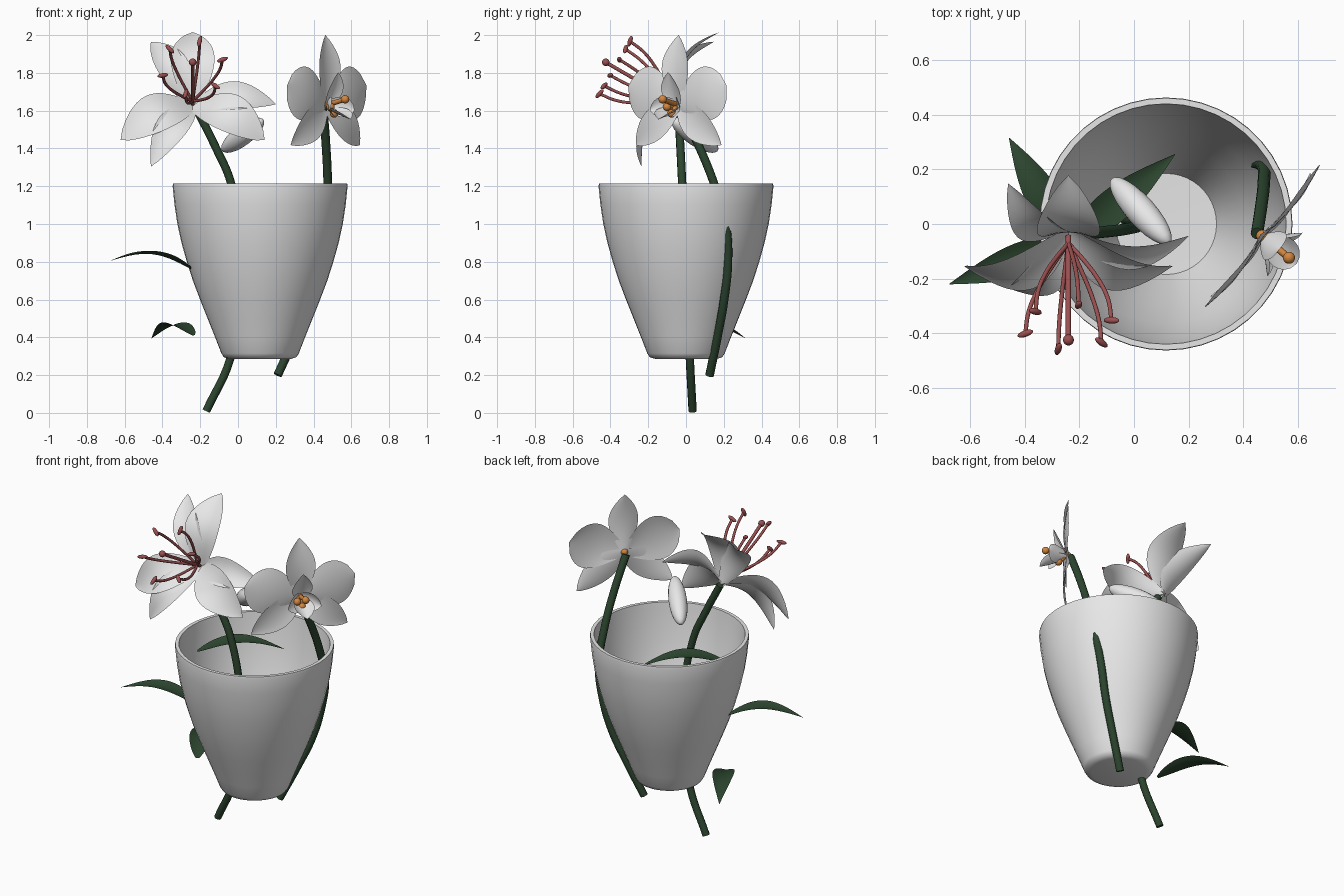
import bpy, bmesh
from math import sin, cos, pi, log, radians
from mathutils import Vector

cube = bpy.data.objects.get("Cube")
if cube:
    bpy.data.objects.remove(cube, do_unlink=True)


def material(name, rgb):
    m = bpy.data.materials.new(name)
    m.use_nodes = True
    m.diffuse_color = (*rgb, 1)
    m.node_tree.nodes["Principled BSDF"].inputs["Base Color"].default_value = (*rgb, 1)
    return m


WHITE = material("white", (0.8, 0.8, 0.8))
GREEN = material("dark green", (0.025, 0.06, 0.028))
RED = material("dusty red", (0.33, 0.08, 0.08))
ORANGE = material("orange", (0.65, 0.24, 0.05))


def finish(ob, mat, angle=50):
    ob.data.materials.append(mat)
    bpy.ops.object.select_all(action="DESELECT")
    ob.select_set(True)
    bpy.context.view_layer.objects.active = ob
    bpy.ops.object.shade_smooth_by_angle(angle=radians(angle))


def mesh_object(name, bm, mat):
    me = bpy.data.meshes.new(name)
    bm.to_mesh(me)
    bm.free()
    ob = bpy.data.objects.new(name, me)
    bpy.context.collection.objects.link(ob)
    finish(ob, mat)
    return ob


def tube(name, points, radius, mat):
    """Round rod along a smooth path."""
    cu = bpy.data.curves.new(name, "CURVE")
    cu.dimensions = "3D"
    cu.bevel_depth, cu.bevel_resolution = radius, 3
    cu.use_fill_caps, cu.resolution_u = True, 6
    sp = cu.splines.new("BEZIER")
    sp.bezier_points.add(len(points) - 1)
    for bp, p in zip(sp.bezier_points, points):
        bp.co = p
        bp.handle_left_type = bp.handle_right_type = "AUTO"
    ob = bpy.data.objects.new(name, cu)
    bpy.context.collection.objects.link(ob)
    bpy.ops.object.select_all(action="DESELECT")
    ob.select_set(True)
    bpy.context.view_layer.objects.active = ob
    bpy.ops.object.convert(target="MESH")
    finish(bpy.context.view_layer.objects.active, mat)


def ellipsoid(name, centre, axis, half_length, radius, mat):
    bm = bmesh.new()
    bmesh.ops.create_uvsphere(bm, u_segments=20, v_segments=12, radius=1)
    for v in bm.verts:
        v.co = Vector((v.co.x * radius, v.co.y * radius, v.co.z * half_length))
    ob = mesh_object(name, bm, mat)
    ob.rotation_mode = "QUATERNION"
    ob.rotation_quaternion = Vector(axis).to_track_quat("Z", "Y")
    ob.location = centre


def petal(name, root, along, normal, length, width, mat,
          peak=0.45, blunt=0.8, base=0.02, arch=0.0, cup=0.0, tip_rise=0.0):
    """Thin blade: sine outline, arched along its length and cupped across."""
    root, along, normal = Vector(root), Vector(along).normalized(), Vector(normal)
    normal = (normal - along * normal.dot(along)).normalized()
    side = normal.cross(along)
    power = log(0.5) / log(peak)
    rows, cols = 14, 8
    bm = bmesh.new()
    grid = []
    for i in range(rows + 1):
        t = i / rows
        half = width / 2 * max(sin(pi * t ** power), 0) ** blunt + base * (1 - t) + 0.001
        row = []
        for j in range(cols + 1):
            s = 2 * j / cols - 1
            h = arch * sin(pi * t) + tip_rise * t + cup * s * s * half / (width / 2)
            row.append(bm.verts.new(root + along * length * t + side * half * s + normal * h))
        grid.append(row)
    for a, b in zip(grid, grid[1:]):
        for j in range(cols):
            bm.faces.new((a[j], a[j + 1], b[j + 1], b[j]))
    return mesh_object(name, bm, mat)


# Pot: outer wall, rim, inner wall and floor, spun about its axis
profile = [(0, 0.285), (0.16, 0.285), (0.192, 0.295), (0.205, 0.315), (0.238, 0.4),
           (0.278, 0.5), (0.318, 0.6), (0.356, 0.7), (0.388, 0.8), (0.416, 0.9),
           (0.438, 1.0), (0.453, 1.1), (0.463, 1.2), (0.461, 1.214), (0.44, 1.214),
           (0.436, 1.18), (0.415, 1.0), (0.364, 0.8), (0.294, 0.6), (0.214, 0.4),
           (0.185, 0.33), (0, 0.325)]
bm = bmesh.new()
ring = [bm.verts.new((r, 0, z)) for r, z in profile]
edges = [bm.edges.new(pair) for pair in zip(ring, ring[1:])]
bmesh.ops.spin(bm, geom=ring + edges, cent=(0, 0, 0), axis=(0, 0, 1), angle=2 * pi, steps=44)
bmesh.ops.remove_doubles(bm, verts=bm.verts, dist=0.0005)
bmesh.ops.recalc_face_normals(bm, faces=bm.faces)
mesh_object("pot", bm, WHITE).location = (0.117, 0, 0)

# Stems
tube("lily_stem", [(-0.168, 0.035, 0.01), (-0.04, 0.02, 0.29), (0.02, 0, 0.75),
                   (-0.035, -0.02, 1.21), (-0.12, -0.03, 1.41), (-0.215, -0.04, 1.6)], 0.022, GREEN)
tube("orchid_stem", [(0.21, 0.125, 0.2), (0.31, 0.17, 0.42), (0.385, 0.202, 0.6),
                     (0.437, 0.222, 0.8), (0.472, 0.21, 1.0), (0.475, 0.15, 1.21),
                     (0.465, 0.06, 1.43), (0.45, -0.035, 1.62)], 0.023, GREEN)

# Leaves
UP = Vector((0, 0, 1))
leaf_root = Vector((-0.238, -0.07, 0))
for name, z, tip in [("leaf_low", 0.41, (-0.457, 0.315, 0.395)),
                     ("leaf_middle", 0.755, (-0.676, -0.22, 0.805)),
                     ("leaf_high", 1.095, (0.15, 0.255, 1.09))]:
    start = leaf_root + UP * z
    along = Vector(tip) - start
    petal(name, start, along, UP, along.length, 0.11, GREEN,
          peak=0.42, blunt=1, base=0.012, arch=0.06, cup=0.015)

# Bud
low, high = Vector((-0.08, 0.165, 1.39)), Vector((0.13, -0.07, 1.55))
ellipsoid("bud", (low + high) / 2, high - low, (high - low).length / 2, 0.054, WHITE)

# Lily: two rings of three petals around a forward, upward axis
centre = Vector((-0.24, -0.07, 1.65))
axis = Vector((0, -0.86, 0.5)).normalized()
right = Vector((1, 0, 0))
over = axis.cross(right)


def radial(degrees):
    a = radians(degrees)
    return right * cos(a) + over * sin(a)


throat = centre - axis * 0.05
for k in range(3):
    petal("lily_inner_petal", throat, radial(90 + 120 * k), axis, 0.44, 0.21, WHITE,
          peak=0.52, blunt=0.75, arch=0.09, cup=0.02, tip_rise=0.02)
    petal("lily_outer_petal", throat - axis * 0.01, radial(120 * k), axis, 0.44, 0.15, WHITE,
          peak=0.5, blunt=0.85, arch=0.085, cup=0.02, tip_rise=0.03)

# Lily pistil and stamens
tip = centre + axis * 0.41
tube("pistil", [centre - axis * 0.03, centre + axis * 0.2, tip], 0.01, RED)
ellipsoid("pistil_head", tip, axis, 0.02, 0.02, RED)
for k in range(6):
    out = radial(77 + 60 * k)
    path = [centre + out * 0.165 * sin(pi / 2 * t) + axis * 0.355 * t
            for t in (0, 0.25, 0.5, 0.75, 1)]
    tube("filament", path, 0.008, RED)
    ellipsoid("anther", path[-1], out + axis * 0.2, 0.03, 0.012, RED)

# Orchid: sepals and petals in an upright plane
heart = Vector((0.47, -0.045, 1.63))
face = Vector((0.78, -0.63, 0)).normalized()
across = UP.cross(face)


def in_plane(degrees):
    a = radians(degrees)
    return across * cos(a) + UP * sin(a)


petal("orchid_top_sepal", heart - face * 0.01, in_plane(90), face, 0.37, 0.16, WHITE,
      peak=0.55, blunt=0.9, arch=0.015, cup=0.015)
for mirror in (1, -1):
    def turn(degrees):
        return in_plane(90 + mirror * (degrees - 90))
    petal("orchid_wing_petal", heart, turn(17), face, 0.35, 0.27, WHITE,
          peak=0.62, blunt=0.6, arch=0.02, cup=-0.015)
    petal("orchid_low_sepal", heart - face * 0.01, turn(-36), face, 0.36, 0.15, WHITE,
          peak=0.5, blunt=0.8, arch=0.02, cup=0.01)
    # Side lobes of the lip
    petal("lip_side_lobe", heart, turn(-15) * 0.8 + face * 0.8, face, 0.15, 0.09, WHITE,
          peak=0.6, blunt=0.6, cup=0.02)
petal("lip_front_lobe", heart - UP * 0.02, face - UP * 0.35, UP, 0.17, 0.1, WHITE,
      peak=0.6, blunt=0.6, cup=0.025)
petal("lip_hood", heart, UP + face * 0.45, face, 0.19, 0.1, WHITE, peak=0.5, blunt=0.8, cup=0.02)

# Orchid column: short rods with round heads
ellipsoid("column_base", heart, face, 0.024, 0.022, ORANGE)
for side_shift, rise, reach in [(0.0, 0.03, 0.125), (0.0, -0.045, 0.05), (-0.03, -0.01, 0.05)]:
    end = heart + face * reach + across * side_shift + UP * rise
    tube("column_rod", [heart, (heart + end) / 2, end], 0.013, ORANGE)
    ellipsoid("column_head", end, face, 0.022, 0.022, ORANGE)
